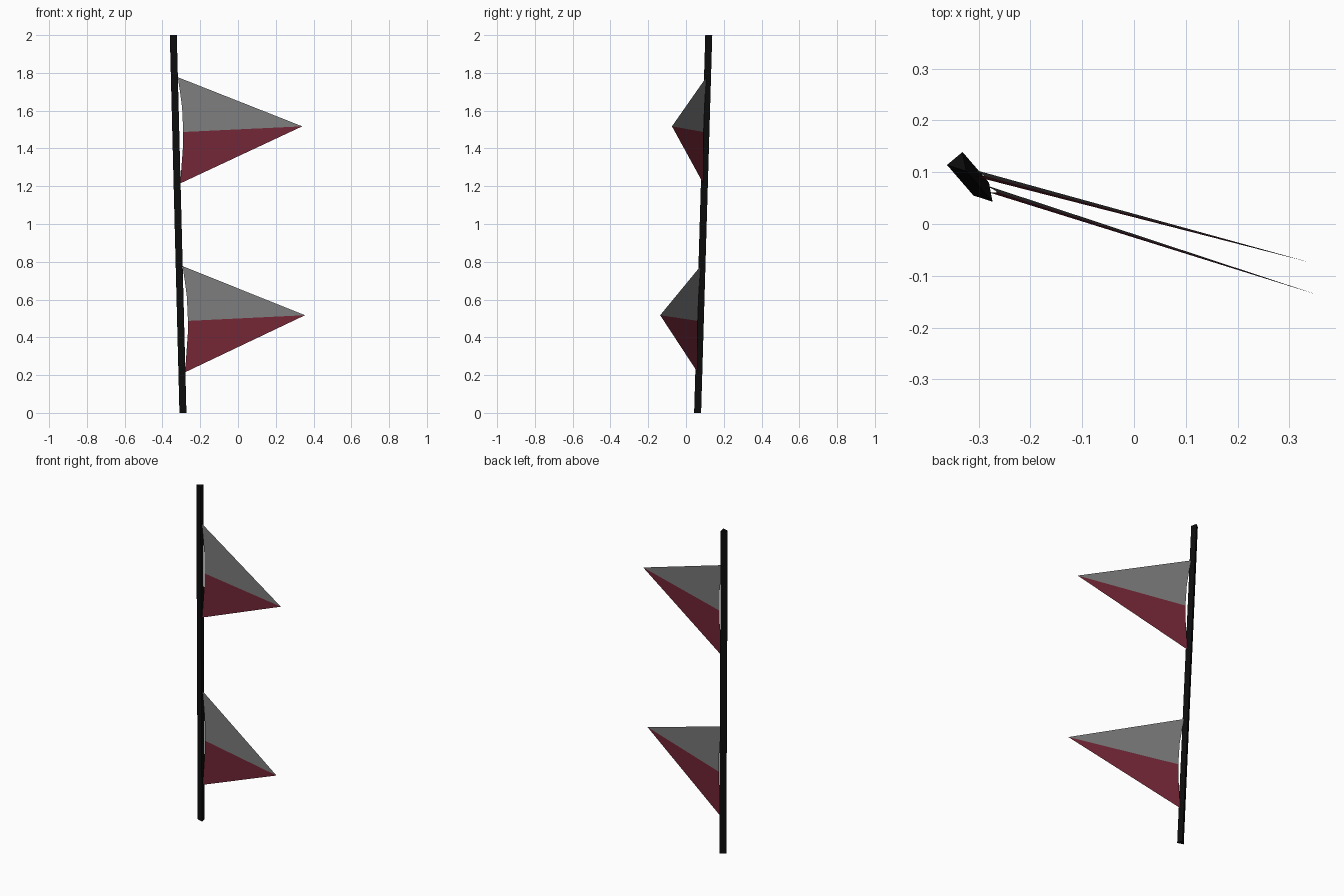
import bpy
import bmesh
from mathutils import Vector

cube = bpy.data.objects.get("Cube")
if cube:
    bpy.data.objects.remove(cube, do_unlink=True)


def make_material(name, rgb):
    mat = bpy.data.materials.new(name)
    mat.use_nodes = True
    color = (*rgb, 1.0)
    mat.diffuse_color = color
    mat.node_tree.nodes["Principled BSDF"].inputs["Base Color"].default_value = color
    return mat


black = make_material("black", (0.004, 0.004, 0.004))
grey = make_material("grey", (0.2, 0.2, 0.2))
maroon = make_material("maroon", (0.17, 0.02, 0.036))


def add_object(name, bm, materials):
    mesh = bpy.data.meshes.new(name)
    bm.to_mesh(mesh)
    bm.free()
    for mat in materials:
        mesh.materials.append(mat)
    obj = bpy.data.objects.new(name, mesh)
    bpy.context.collection.objects.link(obj)
    return obj


# Leaning pole axis
BASE = Vector((-0.288, 0.059, 0))
LEAN = Vector((-0.051, 0.059, 2))


def pole_point(z):
    return BASE + LEAN * (z / LEAN.z)


# Three-sided pole, extruded along its lean
bm = bmesh.new()
corners = [(-0.022, -0.004), (0.015, -0.016), (0.008, 0.021)]
base = bm.faces.new([bm.verts.new(BASE + Vector((x, y, 0))) for x, y in corners])
result = bmesh.ops.extrude_face_region(bm, geom=[base], use_keep_orig=True)
top_verts = [g for g in result["geom"] if isinstance(g, bmesh.types.BMVert)]
bmesh.ops.translate(bm, verts=top_verts, vec=LEAN)
bmesh.ops.recalc_face_normals(bm, faces=bm.faces)
add_object("pole", bm, [black])

# Inner edge of a pennant: height from the tip, and gap from the pole
UPPER_EDGE = [(0.26, 0.022), (0.18, 0.037), (0.1, 0.05), (-0.03, 0.054)]
LOWER_EDGE = [(-0.03, 0.054), (-0.1, 0.05), (-0.2, 0.035), (-0.302, 0.02)]


# Flat two-coloured pennant, split by a line running to the tip
def add_pennant(name, tip_z, reach):
    bm = bmesh.new()
    tip = bm.verts.new(pole_point(tip_z) + reach)
    for index, edge in enumerate((UPPER_EDGE, LOWER_EDGE)):
        inner = [bm.verts.new(pole_point(tip_z + dz) + reach * gap) for dz, gap in edge]
        for a, b in zip(inner, inner[1:]):
            bm.faces.new((a, b, tip)).material_index = index
    bmesh.ops.remove_doubles(bm, verts=bm.verts, dist=0.0001)
    add_object(name, bm, [grey, maroon])


add_pennant("upper_pennant", 1.517, Vector((0.667, -0.178, 0)))
add_pennant("lower_pennant", 0.517, Vector((0.656, -0.211, 0)))
